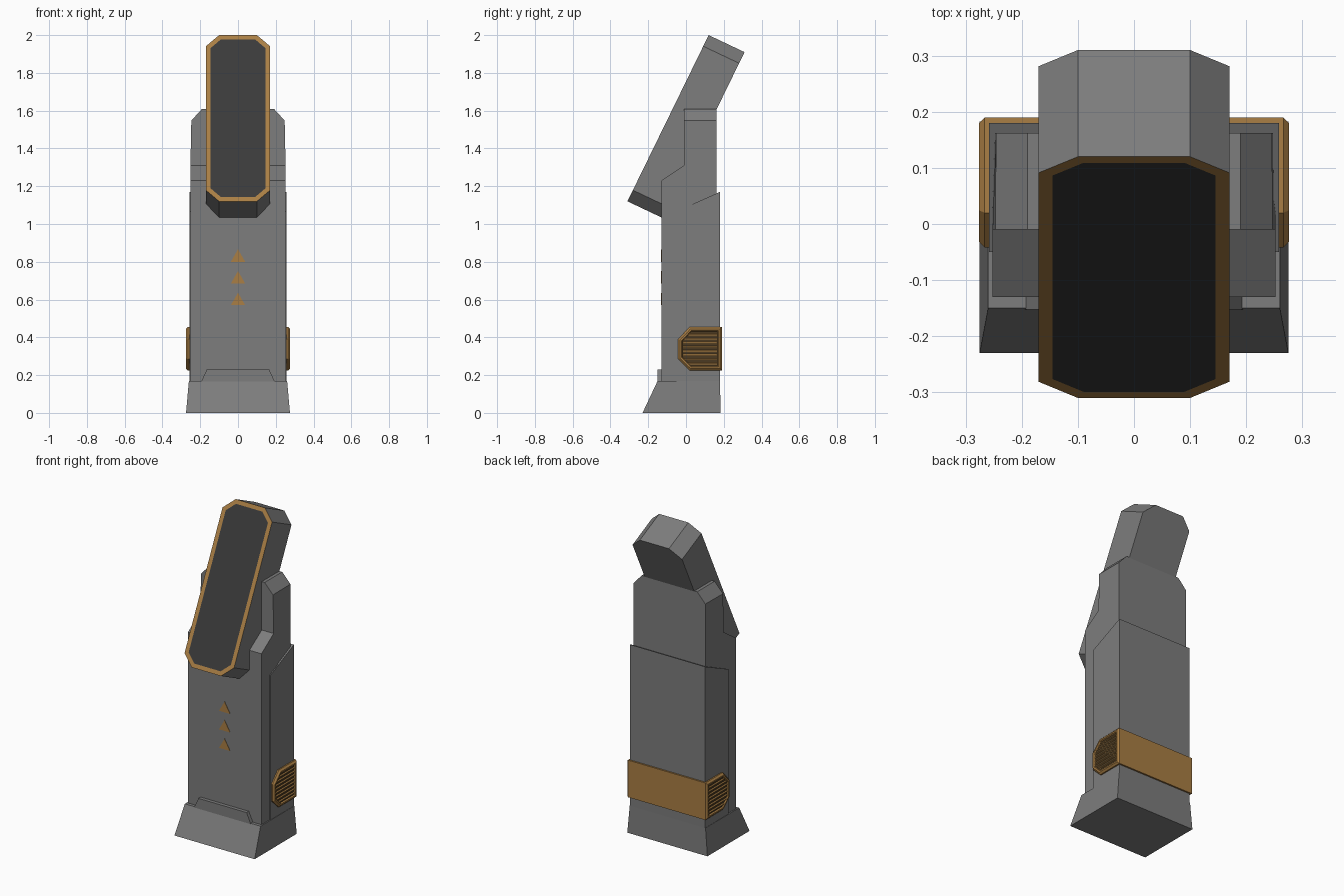
import bpy, bmesh
from mathutils import Vector

if "Cube" in bpy.data.objects:
    bpy.data.objects.remove(bpy.data.objects["Cube"])


def material(name, rgb):
    m = bpy.data.materials.new(name)
    m.diffuse_color = (*rgb, 1)
    m.use_nodes = True
    m.node_tree.nodes["Principled BSDF"].inputs["Base Color"].default_value = m.diffuse_color
    return m


GREY = material("body grey", (0.205, 0.205, 0.205))
OCHRE = material("ochre trim", (0.40, 0.21, 0.058))
BLACK = material("screen black", (0.042, 0.042, 0.042))
BROWN = material("vent dark brown", (0.07, 0.042, 0.016))


def loft(a, b):
    """Closed solid between two matching outlines."""
    bm = bmesh.new()
    va = [bm.verts.new(p) for p in a]
    vb = [bm.verts.new(p) for p in b]
    n = len(va)
    bm.faces.new(va)
    bm.faces.new(vb)
    for i in range(n):
        j = (i + 1) % n
        bm.faces.new((va[i], va[j], vb[j], vb[i]))
    bmesh.ops.recalc_face_normals(bm, faces=bm.faces)
    return bm


def side_prism(profile, half):
    """Extrude a (y, z) profile symmetrically along x."""
    return loft([(-half, y, z) for y, z in profile],
                [(half, y, z) for y, z in profile])


def finish(bm, name, *mats):
    bmesh.ops.recalc_face_normals(bm, faces=bm.faces)
    me = bpy.data.meshes.new(name)
    bm.to_mesh(me)
    bm.free()
    for m in mats:
        me.materials.append(m)
    ob = bpy.data.objects.new(name, me)
    bpy.context.collection.objects.link(ob)
    return ob


# Flared base
def rect(hx, y0, y1, z):
    return [(-hx, y0, z), (hx, y0, z), (hx, y1, z), (-hx, y1, z)]


finish(loft(rect(0.275, -0.23, 0.183, 0), rect(0.26, -0.15, 0.18, 0.17)),
       "base", GREY)

# Raised lip on the front of the base
lip = [(-0.195, 0.165), (0.195, 0.165), (0.165, 0.23), (-0.165, 0.23)]
finish(loft([(x, -0.152, z) for x, z in lip], [(x, -0.12, z) for x, z in lip]),
       "base_lip", GREY)

# Main column with stepped front and chamfered shoulders
bm = side_prism([(-0.13, 0.16), (-0.13, 1.23), (-0.01, 1.31), (-0.01, 1.61),
                 (0.162, 1.61), (0.162, 0.16)], 0.252)
for v in bm.verts:
    if v.co.z > 1.5:
        v.co.x *= 0.975
for s in (-1, 1):
    bmesh.ops.bisect_plane(bm, geom=bm.verts[:] + bm.edges[:] + bm.faces[:],
                           plane_co=(s * 0.19, 0, 1.61),
                           plane_no=(s * 0.06, 0, 0.055), clear_outer=True)
    bmesh.ops.holes_fill(bm, edges=[e for e in bm.edges if e.is_boundary])
finish(bm, "column", GREY)

# Rear shell with sloping top edge
finish(side_prism([(-0.05, 0.165), (0.18, 0.165), (0.18, 1.17), (-0.05, 1.067)],
                  0.258), "rear_shell", GREY)

# Tilted screen housing with bezel and inset screen
low, along, depth = Vector((0, -0.31, 1.12)), Vector((0, 0.43, 0.88)), Vector((0, 0.19, -0.09))
octagon = [(-0.10, 0), (0.10, 0), (0.17, 0.067), (0.17, 0.933),
           (0.10, 1), (-0.10, 1), (-0.17, 0.933), (-0.17, 0.067)]
front = [low + along * t + Vector((x, 0, 0)) for x, t in octagon]
bm = loft(front, [p + depth for p in front])
bm.faces.ensure_lookup_table()
face = bm.faces[0]
ring = bmesh.ops.inset_region(bm, faces=[face], thickness=0.025, use_even_offset=True)
face.material_index = 2
for f in ring["faces"]:
    f.material_index = 1
finish(bm, "screen_housing", GREY, OCHRE, BLACK)

# Ochre band around the back, with a framed vent recess on each side
bm = side_prism([(0.19, 0.225), (0.19, 0.455), (0.02, 0.455), (-0.042, 0.39),
                 (-0.042, 0.285), (0.02, 0.225)], 0.266)
for f in [f for f in bm.faces if abs(f.normal.x) > 0.9]:
    bmesh.ops.inset_region(bm, faces=[f], thickness=0.010, depth=0.010,
                           use_even_offset=True)
    bmesh.ops.inset_region(bm, faces=[f], thickness=0.009, use_even_offset=True)
    bmesh.ops.inset_region(bm, faces=[f], thickness=0.004, depth=-0.008,
                           use_even_offset=True)
    f.material_index = 1
finish(bm, "rear_band", OCHRE, BROWN)

# Vent slats
for s, side in ((1, "right"), (-1, "left")):
    for i in range(8):
        z = 0.263 + i * 0.022
        y0 = -0.016 + max(0, abs(z - 0.34) - 0.045) * 0.9
        prof = [(0.266, z + 0.006), (0.273, z - 0.002), (0.273, z - 0.006),
                (0.266, z - 0.002)]
        finish(loft([(s * x, y0, zz) for x, zz in prof],
                    [(s * x, 0.165, zz) for x, zz in prof]),
               f"vent_slat_{side}_{i + 1}", OCHRE)

# Three arrow marks on the front
for i, z in enumerate((0.57, 0.685, 0.80)):
    tri = [(-0.038, z), (0.038, z), (0, z + 0.066)]
    finish(loft([(x, -0.132, zz) for x, zz in tri],
                [(x, -0.128, zz) for x, zz in tri]), f"arrow_mark_{i + 1}", OCHRE)
